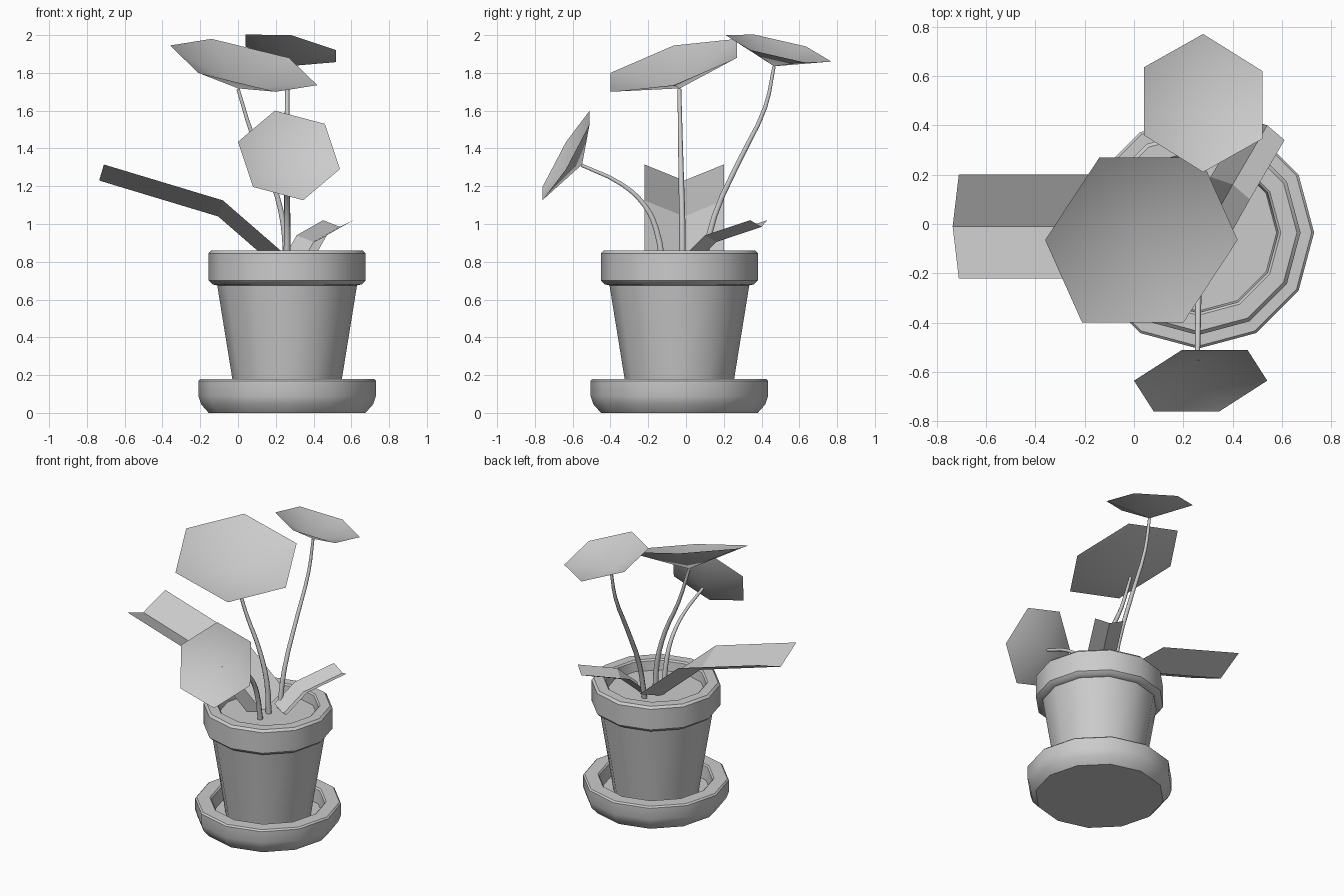
import bpy, math
from mathutils import Vector

if "Cube" in bpy.data.objects:
    bpy.data.objects.remove(bpy.data.objects["Cube"])

CX, CY, SIDES = 0.26, -0.035, 12


def make_mesh(name, verts, faces, smooth=None):
    me = bpy.data.meshes.new(name)
    me.from_pydata([tuple(v) for v in verts], [], faces)
    ob = bpy.data.objects.new(name, me)
    bpy.context.collection.objects.link(ob)
    if smooth:
        bpy.ops.object.select_all(action='DESELECT')
        bpy.context.view_layer.objects.active = ob
        ob.select_set(True)
        bpy.ops.object.shade_smooth_by_angle(angle=math.radians(smooth))
    return ob


def lathe(name, profile):
    """Revolve (radius, z) points round the pot axis, capping both ends."""
    n = SIDES
    verts = [(CX + r * math.cos(2 * math.pi * i / n),
              CY + r * math.sin(2 * math.pi * i / n), z)
             for r, z in profile for i in range(n)]
    faces = [(k * n + i, k * n + (i + 1) % n, (k + 1) * n + (i + 1) % n, (k + 1) * n + i)
             for k in range(len(profile) - 1) for i in range(n)]
    faces.append(tuple(reversed(range(n))))
    last = (len(profile) - 1) * n
    faces.append(tuple(range(last, last + n)))
    return make_mesh(name, verts, faces, 35)


def round_leaf(name, center, half_rim, apex):
    """Shallow six-sided dish; the rim is point-symmetric about its centre."""
    c = Vector(center)
    a = [Vector(p) for p in half_rim]
    verts = a + [2 * c - p for p in a] + [Vector(apex)]
    make_mesh(name, verts, [(6, (i + 1) % 6, i) for i in range(6)], 40)


def folded_leaf(name, spine, side, lift):
    """V-shaped strip swept along a bent spine."""
    side, lift = Vector(side), Vector(lift)
    verts = []
    for p in spine:
        p = Vector(p)
        verts += [p + lift - side, p, p + lift + side]
    faces = [(3 * k + j, 3 * k + j + 1, 3 * k + j + 4, 3 * k + j + 3)
             for k in range(len(spine) - 1) for j in range(2)]
    make_mesh(name, verts, faces)


def stem(name, pts):
    cu = bpy.data.curves.new(name, 'CURVE')
    cu.dimensions = '3D'
    cu.bevel_depth = 0.01
    cu.bevel_resolution = 1
    cu.resolution_u = 3
    cu.use_fill_caps = True
    sp = cu.splines.new('BEZIER')
    sp.bezier_points.add(len(pts) - 1)
    for i, (bp, p) in enumerate(zip(sp.bezier_points, pts)):
        bp.co = p
        bp.handle_left_type = bp.handle_right_type = 'AUTO'
        bp.radius = 1.9 - 0.9 * i / (len(pts) - 1)
    ob = bpy.data.objects.new(name, cu)
    bpy.context.collection.objects.link(ob)


# Saucer, pot and soil
lathe("saucer", [(0.415, 0), (0.455, 0.045), (0.47, 0.09), (0.47, 0.17), (0.46, 0.18),
                 (0.375, 0.18), (0.365, 0.17), (0.355, 0.08)])
lathe("pot", [(0.275, 0.08), (0.29, 0.18), (0.37, 0.675), (0.395, 0.68), (0.415, 0.70),
              (0.415, 0.845), (0.40, 0.86), (0.335, 0.86), (0.325, 0.85), (0.315, 0.76)])
lathe("soil", [(0.315, 0.77), (0.318, 0.785)])

# Stems
stem("front_stem", [(0.26, -0.12, 0.77), (0.26, -0.16, 0.98), (0.26, -0.22, 1.10),
                    (0.26, -0.34, 1.21), (0.257, -0.555, 1.312)])
stem("middle_stem", [(0.255, -0.02, 0.77), (0.24, -0.02, 1.0), (0.18, -0.025, 1.23),
                     (0.08, -0.03, 1.46), (0, -0.035, 1.715)])
stem("back_stem", [(0.26, 0.09, 0.77), (0.26, 0.15, 1.04), (0.26, 0.29, 1.35),
                   (0.26, 0.42, 1.62), (0.262, 0.466, 1.835)])

# Round leaves
round_leaf("front_leaf", (0.27, -0.635, 1.363),
           [(0.0, -0.635, 1.435), (0.195, -0.51, 1.60), (0.46, -0.51, 1.53)],
           (0.257, -0.55, 1.315))
round_leaf("middle_leaf", (0.03, -0.065, 1.84),
           [(-0.36, -0.065, 1.945), (-0.14, 0.27, 1.98), (0.27, 0.27, 1.88)],
           (0.0, -0.033, 1.718))
round_leaf("back_leaf", (0.28, 0.49, 1.93),
           [(0.28, 0.77, 1.86), (0.52, 0.62, 1.857), (0.52, 0.345, 1.92)],
           (0.262, 0.466, 1.835))

# Folded leaves
folded_leaf("left_folded_leaf",
            [(0.20, -0.01, 0.775), (-0.105, -0.01, 1.04), (-0.735, -0.01, 1.23)],
            (0, 0.21, 0), (0.025, 0, 0.085))
folded_leaf("right_folded_leaf",
            [(0.33, 0.035, 0.78), (0.40, 0.16, 0.905), (0.54, 0.40, 0.985)],
            (0.08, -0.045, 0), (-0.01, -0.015, 0.035))
